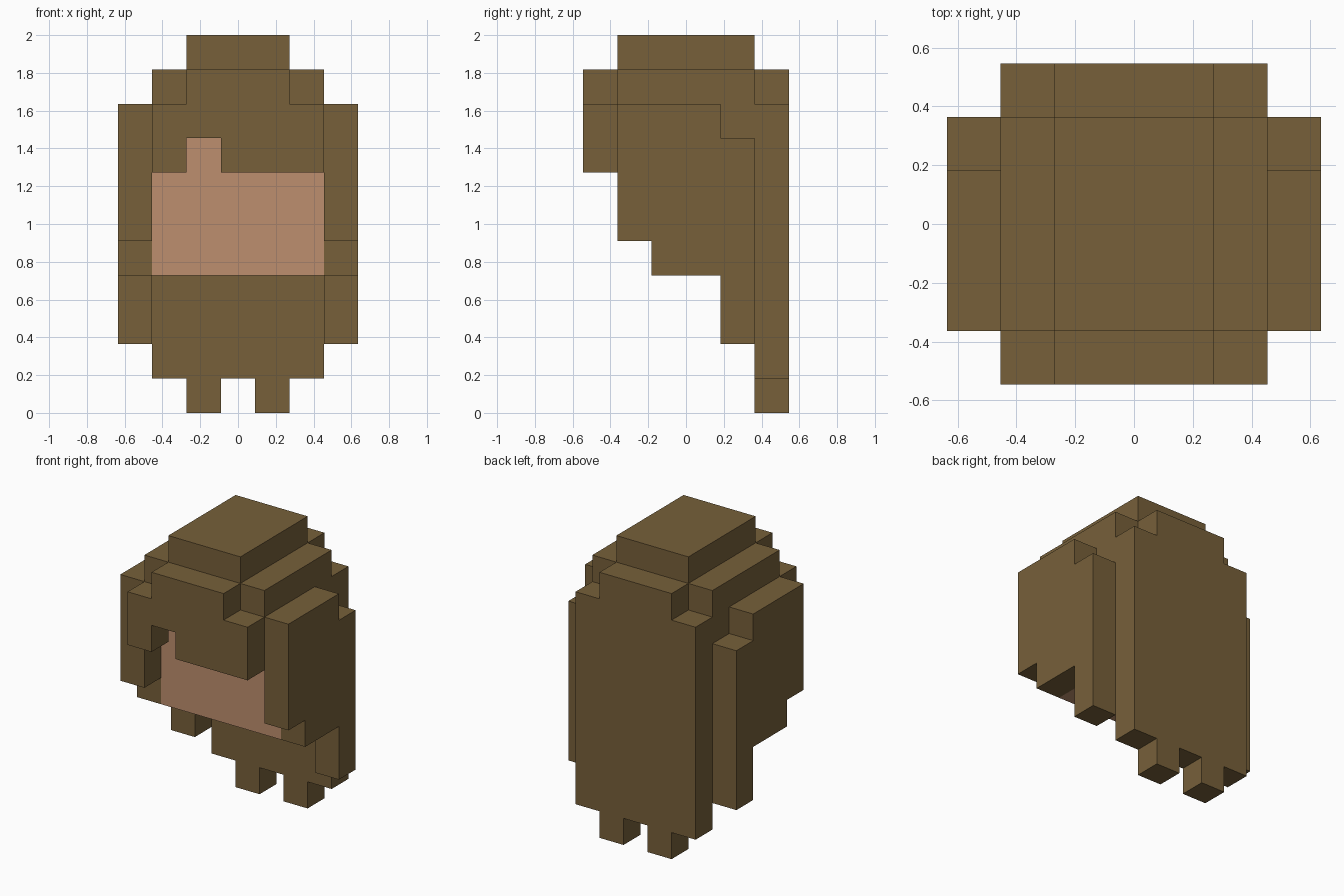
import bpy
import bmesh
from mathutils import Vector

U = 2 / 11  # size of one block

cube = bpy.data.objects.get("Cube")
if cube:
    bpy.data.objects.remove(cube, do_unlink=True)


def material(name, rgb):
    mat = bpy.data.materials.new(name)
    mat.use_nodes = True
    mat.diffuse_color = (*rgb, 1)
    mat.node_tree.nodes["Principled BSDF"].inputs["Base Color"].default_value = (*rgb, 1)
    return mat


hair = material("brown hair", (0.184, 0.117, 0.042))
skin = material("tan skin", (0.515, 0.275, 0.156))


def slab(name, outline, axis, start, end, mat):
    """Extrude an outline given in block units along x or y."""
    def place(a, b, depth):
        return Vector((depth, a, b) if axis == "x" else (a, depth, b)) * U

    bm = bmesh.new()
    face = bm.faces.new([bm.verts.new(place(a, b, start)) for a, b in outline])
    out = bmesh.ops.extrude_face_region(bm, geom=[face])
    moved = [g for g in out["geom"] if isinstance(g, bmesh.types.BMVert)]
    bmesh.ops.translate(bm, verts=moved, vec=place(0, 0, end) - place(0, 0, start))
    bmesh.ops.recalc_face_normals(bm, faces=bm.faces)
    mesh = bpy.data.meshes.new(name)
    bm.to_mesh(mesh)
    bm.free()
    mesh.materials.append(mat)
    obj = bpy.data.objects.new(name, mesh)
    bpy.context.collection.objects.link(obj)


def box(name, half_width, y0, y1, z0, z1, mat):
    outline = [(-half_width, z0), (half_width, z0), (half_width, z1), (-half_width, z1)]
    slab(name, outline, "y", y0, y1, mat)


# Head block, and the hair behind its top
box("face", 2.5, -1, 1, 4, 9, skin)
box("lower_head", 2.5, 1, 2, 4, 8, skin)
box("rear_hair_band", 2.5, 1, 2, 8, 9, hair)

# Stepped crown
box("upper_hair", 2.5, -2, 2, 9, 10, hair)
box("crown", 1.5, -2, 2, 10, 11, hair)

# Stepped shoulders shared by the fringe and the back panel
shoulders = [(2.5, 9), (1.5, 9), (1.5, 10), (-1.5, 10), (-1.5, 9), (-2.5, 9)]

# Fringe with a notch over the right eye
fringe = [(-2.5, 7), (-1.5, 7), (-1.5, 8), (-0.5, 8), (-0.5, 7), (2.5, 7)]
slab("fringe", fringe + shoulders, "y", -3, -2, hair)

# Back panel with two hanging strands
strands = [(-2.5, 1), (-1.5, 1), (-1.5, 0), (-0.5, 0), (-0.5, 1),
           (0.5, 1), (0.5, 0), (1.5, 0), (1.5, 1), (2.5, 1)]
slab("back_hair", strands + shoulders, "y", 2, 3, hair)

# Side locks, stepping down towards the back
lock = [(-2, 5), (-1, 5), (-1, 4), (1, 4), (1, 2), (2, 2),
        (2, 8), (1, 8), (1, 9), (-2, 9)]
for name, side in (("left_lock", 1), ("right_lock", -1)):
    slab(name, lock, "x", 2.5 * side, 3.5 * side, hair)
